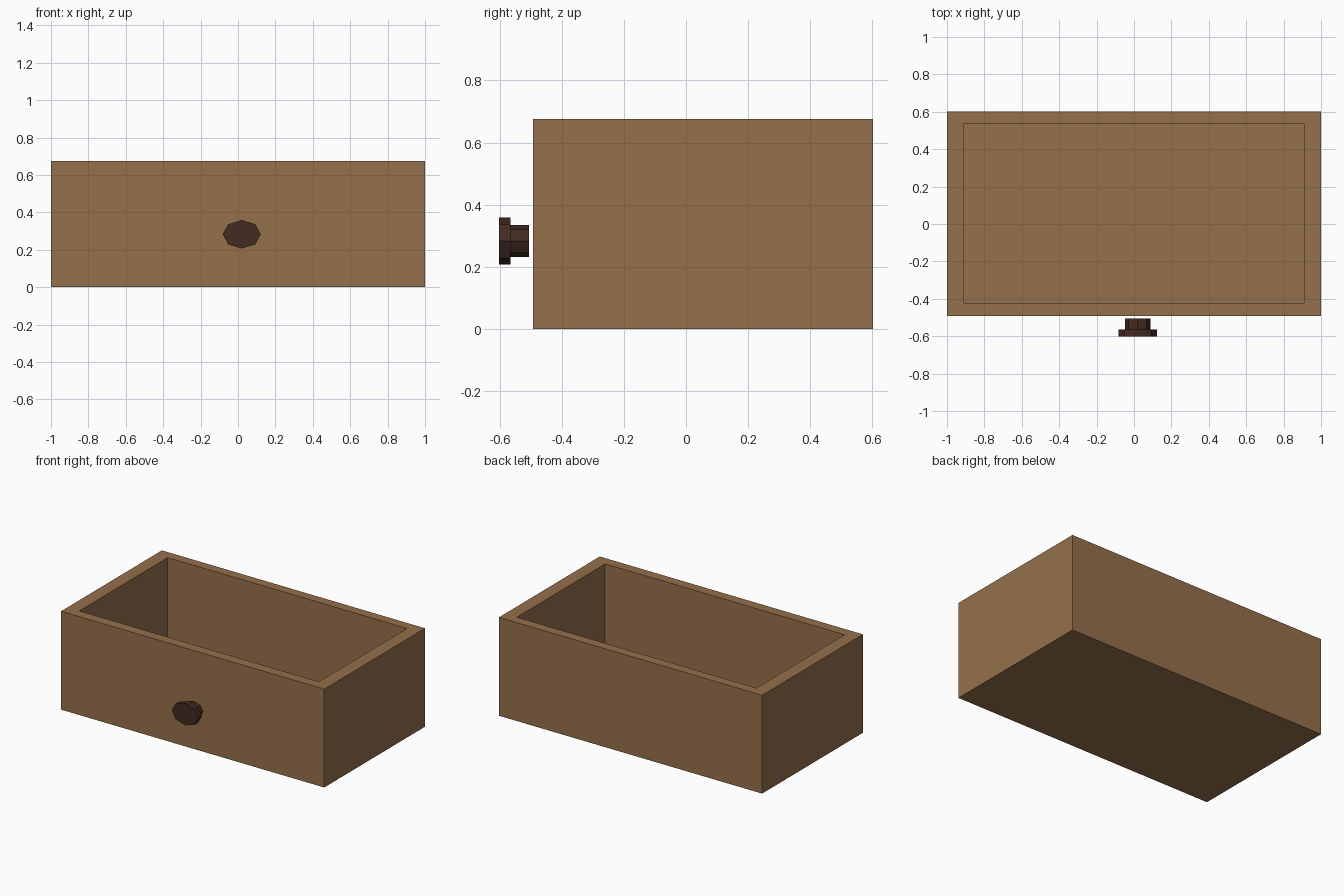
import bpy, bmesh, math
from mathutils import Matrix, Vector

if "Cube" in bpy.data.objects:
    bpy.data.objects.remove(bpy.data.objects["Cube"])


def material(name, rgb):
    m = bpy.data.materials.new(name)
    m.diffuse_color = (*rgb, 1)
    m.use_nodes = True
    m.node_tree.nodes["Principled BSDF"].inputs["Base Color"].default_value = m.diffuse_color
    return m


wood = material("brown wood", (0.30, 0.163, 0.071))
dark = material("dark wood", (0.055, 0.024, 0.015))


def finish(bm, name, mat):
    bmesh.ops.recalc_face_normals(bm, faces=bm.faces)
    me = bpy.data.meshes.new(name)
    bm.to_mesh(me)
    bm.free()
    me.materials.append(mat)
    ob = bpy.data.objects.new(name, me)
    bpy.context.collection.objects.link(ob)
    return ob


# Drawer box: a block whose top is inset to a rim, then sunk to the floor
X, Y0, Y1, H = 1.0, -0.492, 0.602, 0.676
IX, IY0, IY1, FLOOR = 0.91, -0.423, 0.536, 0.115
bm = bmesh.new()
bmesh.ops.create_cube(bm, size=1, matrix=Matrix.Translation((0, (Y0 + Y1) / 2, H / 2))
                      @ Matrix.Diagonal((2 * X, Y1 - Y0, H, 1)))
bm.faces.ensure_lookup_table()
top = max(bm.faces, key=lambda f: f.calc_center_median().z)
bmesh.ops.inset_region(bm, faces=[top], thickness=0.05)
for v in top.verts:
    v.co.x = math.copysign(IX, v.co.x)
    v.co.y = IY1 if v.co.y > 0 else IY0
well = bmesh.ops.extrude_discrete_faces(bm, faces=[top])["faces"][0]
for v in well.verts:
    v.co.z = FLOOR
finish(bm, "drawer_box", wood)

# Knob: eight-sided oval stem and a wider front disc
bm = bmesh.new()
RINGS = [(-0.506, 0.068, 0.052), (-0.565, 0.068, 0.052),
         (-0.565, 0.102, 0.076), (-0.602, 0.102, 0.076)]
loops = []
for y, rx, rz in RINGS:
    loops.append([bm.verts.new((0.02 + rx * math.cos(i * math.pi / 4), y,
                                0.283 + rz * math.sin(i * math.pi / 4))) for i in range(8)])
for a, b in zip(loops, loops[1:]):
    for i in range(8):
        j = (i + 1) % 8
        bm.faces.new((a[i], a[j], b[j], b[i]))
bm.faces.new(loops[0])
bm.faces.new(loops[-1])
finish(bm, "knob", dark)
